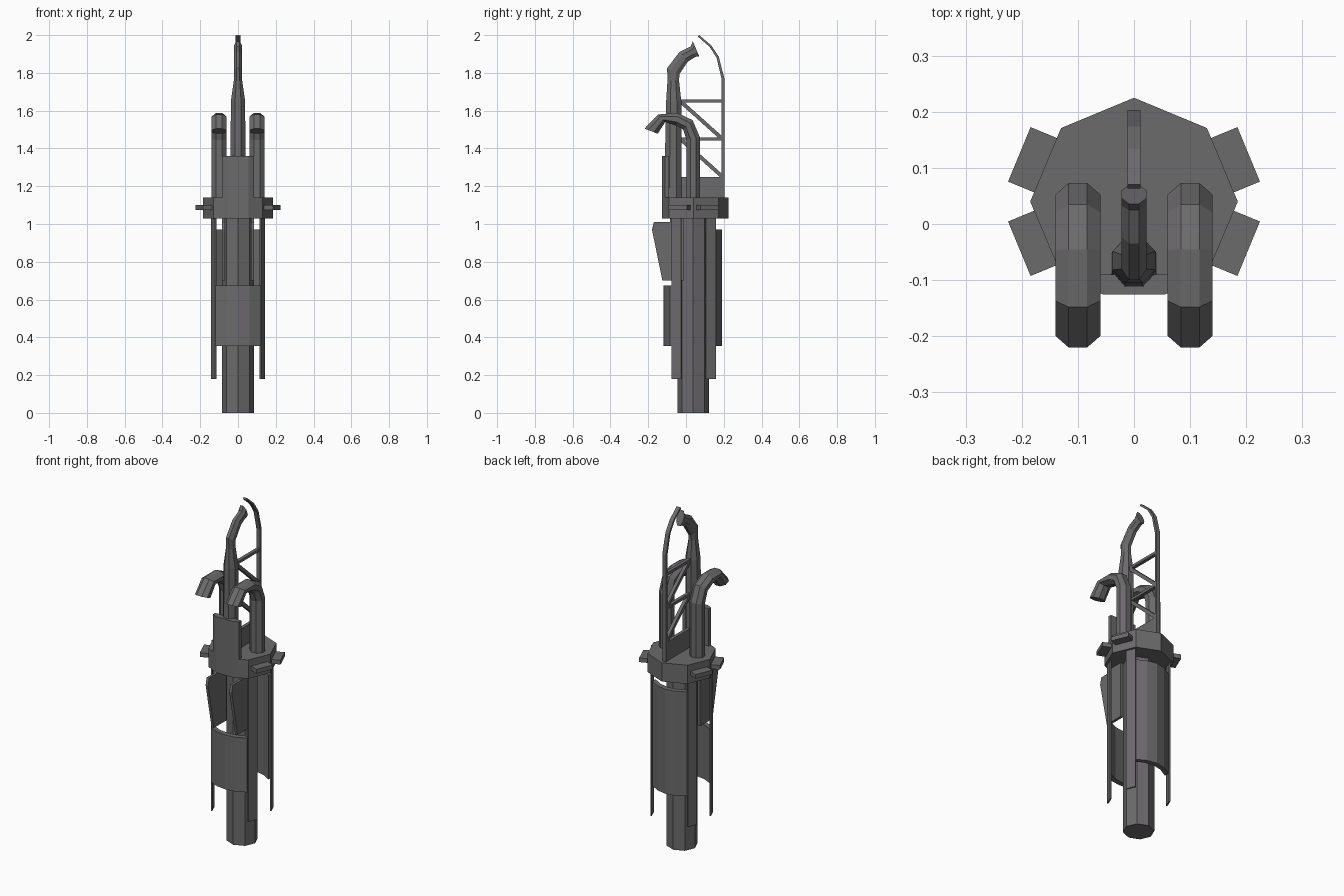
import bpy, bmesh, math

if "Cube" in bpy.data.objects:
    bpy.data.objects.remove(bpy.data.objects["Cube"])

CY = 0.04  # y of the main axis

steel = bpy.data.materials.new("dark_steel")
steel.diffuse_color = (0.15, 0.145, 0.15, 1)
steel.use_nodes = True
steel.node_tree.nodes["Principled BSDF"].inputs["Base Color"].default_value = steel.diffuse_color


def loft(name, rings):
    """Closed solid through equally sized rings of points."""
    bm = bmesh.new()
    rows = [[bm.verts.new(p) for p in r] for r in rings]
    n = len(rows[0])
    for a, b in zip(rows, rows[1:]):
        for i in range(n):
            j = (i + 1) % n
            bm.faces.new((a[i], a[j], b[j], b[i]))
    bm.faces.new(rows[0][::-1])
    bm.faces.new(rows[-1])
    bmesh.ops.recalc_face_normals(bm, faces=bm.faces)
    me = bpy.data.meshes.new(name)
    bm.to_mesh(me)
    bm.free()
    me.materials.append(steel)
    ob = bpy.data.objects.new(name, me)
    bpy.context.collection.objects.link(ob)
    return ob


def prism(name, pts, z0, z1):
    return loft(name, [[(x, y, z) for x, y in pts] for z in (z0, z1)])


def plate(name, pts, x0, x1):
    return loft(name, [[(x, y, z) for y, z in pts] for x in (x0, x1)])


def tube(name, x, rings, n=8):
    """Bent tube in the yz plane; ring = outer y,z, inner y,z, half width."""
    out = []
    k = 1 / math.cos(math.pi / n)
    for oy, oz, iy, iz, hw in rings:
        ring = []
        for i in range(n):
            a = 2 * math.pi * (i + 0.5) / n
            t = math.cos(a) * k / 2
            ring.append((x + hw * k * math.sin(a), (oy + iy) / 2 + (oy - iy) * t,
                         (oz + iz) / 2 + (oz - iz) * t))
        out.append(ring)
    return loft(name, out)


def beam(name, a, b, t=0.016, hw=0.01):
    """Straight bar between two yz points."""
    dy, dz = b[0] - a[0], b[1] - a[1]
    l = math.hypot(dy, dz)
    ny, nz = -dz / l * t / 2, dy / l * t / 2
    return plate(name, [(a[0] + ny, a[1] + nz), (b[0] + ny, b[1] + nz),
                        (b[0] - ny, b[1] - nz), (a[0] - ny, a[1] - nz)], -hw, hw)


def radial_box(name, sx, sy, r0, r1, t0, t1, z0, z1):
    """Box facing 22.5 degrees off the side, mirrored by signs."""
    c, s = math.cos(math.pi / 8), math.sin(math.pi / 8)
    pts = [(sx * (r * c - t * s), CY + sy * (r * s + t * c))
           for r, t in ((r0, t0), (r1, t0), (r1, t1), (r0, t1))]
    return prism(name, pts, z0, z1)


# core column
prism("core_column", [(0.085 * math.sin(i * math.pi / 4), CY - 0.002 + 0.083 * math.cos(i * math.pi / 4))
                      for i in range(8)], 0, 1.06)

# collar with flattened front
half = [(0.13, 0.171), (0.185, 0.04), (0.13, -0.09), (0.055, -0.125)]
prism("collar", [(0, 0.225)] + half + [(-x, y) for x, y in half[::-1]], 1.03, 1.14)

# raised front panel
prism("front_panel", [(-0.085, -0.11), (-0.055, -0.126), (0.055, -0.126), (0.085, -0.11),
                      (0.085, -0.09), (-0.085, -0.09)], 1.03, 1.36)

# collar tabs and hanging rails
for sx in (-1, 1):
    for sy in (-1, 1):
        radial_box("collar_tab", sx, sy, 0.15, 0.221, -0.053, 0.052, 1.075, 1.1)
        radial_box("hanging_rail", sx, sy, 0.150, 0.158, 0.006, 0.062, 0.18, 1.04)


# curved shells
def shell(name, outer, thick, z0, z1):
    o = [(-x, y) for x, y in outer] + [(0, outer[0][1] + thick[0])] + outer[::-1]
    prism(name, o + [(x, y - thick[1]) for x, y in o[::-1]], z0, z1)


shell("front_lower_shell", [(0.118, -0.085), (0.06, -0.112)], (-0.035, -0.03), 0.355, 0.675)
shell("back_shell", [(0.118, 0.145), (0.06, 0.178)], (0.045, 0.03), 0.355, 0.97)

# front fins under the collar
for s in (-1, 1):
    plate("front_fin", [(-0.01, 0.7), (-0.125, 0.7), (-0.18, 0.97), (-0.17, 1.01), (-0.085, 1.01),
                        (-0.085, 1.03), (-0.01, 1.03)], s * 0.069, s * 0.085)

# main mast tapering into a bent nozzle
tube("mast", 0, [(-0.117, 1.1, -0.025, 1.1, 0.04), (-0.105, 1.65, -0.025, 1.65, 0.038),
                 (-0.098, 1.76, -0.037, 1.76, 0.022), (-0.1, 1.825, -0.034, 1.795, 0.022),
                 (-0.035, 1.91, 0.01, 1.86, 0.022), (0.025, 1.94, 0.05, 1.885, 0.022),
                 (0.036, 1.967, 0.07, 1.888, 0.022)])

# side hooks
for s in (-1, 1):
    tube("side_hook", s * 0.1, [(0.073, 1.1, 0.003, 1.1, 0.04), (0.073, 1.46, 0.003, 1.445, 0.04),
                                (0.035, 1.55, -0.015, 1.5, 0.04), (-0.045, 1.588, -0.05, 1.52, 0.04),
                                (-0.148, 1.58, -0.11, 1.54, 0.04), (-0.22, 1.505, -0.15, 1.478, 0.04)])

# back bar curving over the mast
tube("back_bar", 0, [(0.203, 1.1, 0.188, 1.1, 0.012), (0.203, 1.77, 0.188, 1.77, 0.012),
                     (0.174, 1.885, 0.162, 1.88, 0.012), (0.134, 1.945, 0.125, 1.938, 0.012),
                     (0.07, 2.0, 0.063, 1.992, 0.012)], 4)

# truss between mast and back bar
plate("truss_web", [(-0.03, 1.1), (0.195, 1.1), (0.195, 1.25), (-0.03, 1.25)], -0.01, 0.01)
for z in (1.65, 1.45):
    beam("truss_rung", (-0.035, z), (0.195, z))
    beam("truss_brace", (-0.03, z), (0.193, z - 0.2), 0.02)
